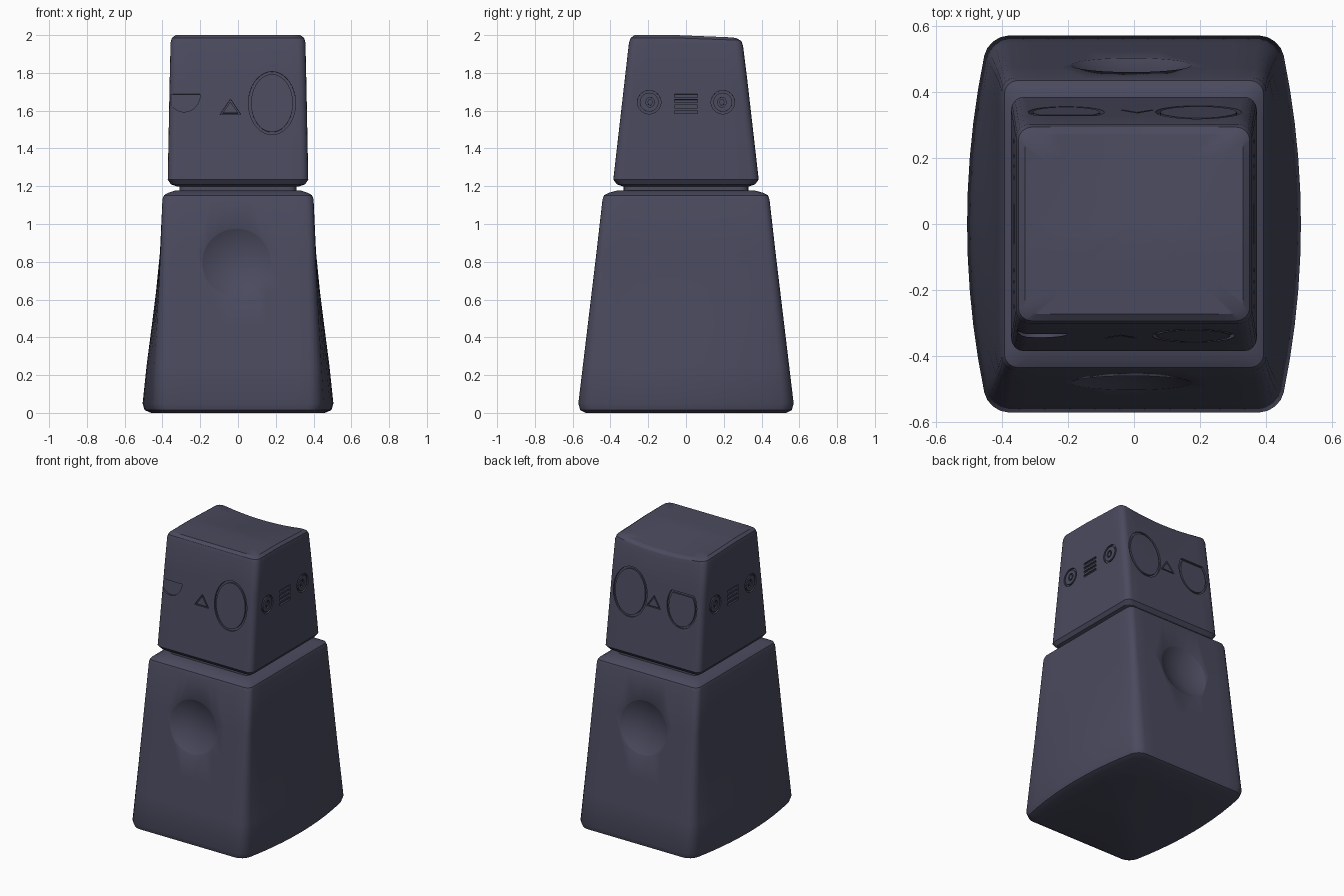
import bpy, bmesh, math
from mathutils import Vector, Matrix

if "Cube" in bpy.data.objects:
    bpy.data.objects.remove(bpy.data.objects["Cube"])

mat = bpy.data.materials.new("dark slate")
mat.diffuse_color = (0.068, 0.068, 0.112, 1)
mat.use_nodes = True
mat.node_tree.nodes["Principled BSDF"].inputs["Base Color"].default_value = mat.diffuse_color


def to_object(name, bm):
    bmesh.ops.recalc_face_normals(bm, faces=bm.faces)
    me = bpy.data.meshes.new(name)
    bm.to_mesh(me)
    bm.free()
    ob = bpy.data.objects.new(name, me)
    bpy.context.collection.objects.link(ob)
    return ob


def ring(z, hx, hy, bulge, r, n=10):
    """Rounded rectangle whose left and right sides bow outwards."""
    pts = []
    corners = [(1, 1), (-1, 1), (-1, -1), (1, -1)]
    for i, (sx, sy) in enumerate(corners):
        cx, cy = sx * (hx - r), sy * (hy - r)
        arc = [(cx + r * math.cos((i + k / 4) * math.pi / 2),
                cy + r * math.sin((i + k / 4) * math.pi / 2)) for k in range(5)]
        nx, ny = corners[(i + 1) % 4]
        a = (i + 1) * math.pi / 2
        end = (nx * (hx - r) + r * math.cos(a), ny * (hy - r) + r * math.sin(a))
        pts += arc
        pts += [(arc[4][0] + (end[0] - arc[4][0]) * k / n,
                 arc[4][1] + (end[1] - arc[4][1]) * k / n) for k in range(1, n)]
    return [Vector((x + bulge * (1 - (y / hy) ** 2) * x / hx, y, z)) for x, y in pts]


def loft(name, levels, cap=(0.75, 0.5, 0.25, 0.05), deform=None):
    bm = bmesh.new()
    rings = [ring(*lv) for lv in levels]
    top = rings[-1]
    rings += [[Vector((p.x * s, p.y * s, p.z)) for p in top] for s in cap]
    loops = [[bm.verts.new(p) for p in rg] for rg in rings]
    for a, b in zip(loops, loops[1:]):
        for i in range(len(a)):
            j = (i + 1) % len(a)
            bm.faces.new((a[i], a[j], b[j], b[i]))
    bm.faces.new(loops[0][::-1])
    bm.faces.new(loops[-1])
    if deform:
        for v in bm.verts:
            deform(v.co)
    ob = to_object(name, bm)
    ob.data.materials.append(mat)
    return ob


def frame(n, dist, z, slope):
    """Matrix with local x right, y up the sloped face, z out of it."""
    n = Vector(n)
    v = (Vector((0, 0, 1)) - n * slope).normalized()
    out = (n + Vector((0, 0, slope))).normalized()
    u = v.cross(out)
    m = Matrix((u, v, out)).transposed().to_4x4()
    return Matrix.Translation(n * dist + Vector((0, 0, z))) @ m


def carve(bm, m, pts, width=None, depth=0.012):
    """Add a prism (or a band of the given width) that sinks into a face."""
    c = sum((Vector(p) for p in pts), Vector((0, 0))) / len(pts)
    outer = [Vector(p) for p in pts]
    ext = [max(abs(p[k] - c[k]) for p in outer) for k in (0, 1)]
    def layer(ps, h):
        return [bm.verts.new(m @ Vector((p[0], p[1], h))) for p in ps]
    o0, o1 = layer(outer, -depth), layer(outer, 0.03)
    quads = [(o0, o1)]
    if width:
        inner = [Vector([c[k] + (p[k] - c[k]) * (1 - width / ext[k]) for k in (0, 1)])
                 for p in outer]
        i0, i1 = layer(inner, -depth), layer(inner, 0.03)
        quads += [(o1, i1), (i1, i0), (i0, o0)]
    else:
        bm.faces.new(o0[::-1])
        bm.faces.new(o1)
    for a, b in quads:
        for i in range(len(a)):
            j = (i + 1) % len(a)
            bm.faces.new((a[i], a[j], b[j], b[i]))


def oval(cx, cy, rx, ry, a0=0, a1=360, n=40):
    full = a1 - a0 == 360
    angs = [math.radians(a0 + (a1 - a0) * k / (n if full else n - 1)) for k in range(n)]
    return [(cx + rx * math.cos(a), cy + ry * math.sin(a)) for a in angs]


def cut(ob, bm):
    cutter = to_object("cutter", bm)
    cutter.hide_render = True
    mod = ob.modifiers.new("cut", 'BOOLEAN')
    mod.operation = 'DIFFERENCE'
    mod.solver = 'EXACT'
    mod.object = cutter
    bpy.context.view_layer.objects.active = ob
    bpy.ops.object.modifier_apply(modifier=mod.name)
    bpy.data.objects.remove(cutter)


# body: tapered block with bowed flanks
body = loft("body", [
    (0.0, .40, .53, .06, .05), (.015, .43, .56, .065, .06), (.05, .44, .57, .065, .06),
    (.25, .432, .546, .052, .055), (.45, .424, .522, .034, .05), (.65, .417, .498, .016, .045),
    (.85, .410, .474, .003, .04), (1.13, .40, .442, 0, .04), (1.152, .392, .434, 0, .04),
    (1.165, .37, .41, 0, .04), (1.178, .33, .36, 0, .04)])

# round dishes on the front and back of the body
bm = bmesh.new()
depth, rad = 0.045, 0.18
R = (rad ** 2 + depth ** 2) / (2 * depth)
for s in (-1, 1):
    m = frame((0, s, 0), 0.48, 0.795, 0.119)
    m = Matrix.Translation((-0.008, 0, 0)) @ m @ Matrix.Translation((0, 0, R - depth))
    bmesh.ops.create_uvsphere(bm, u_segments=64, v_segments=64, radius=R, matrix=m)
    # keep the two spheres apart from the rest of the body
cut(body, bm)

# neck
neck = loft("neck", [(1.165, .31, .33, 0, .04), (1.215, .31, .33, 0, .04)], cap=())


# head: tapered block, top edge sagging at the back
def sag(p):
    w = min(1, max(0, (p.z - 1.75) / 0.2)) * min(1, max(0, (p.y + 0.05) / 0.33))
    p.z -= w * (0.012 + 0.03 * max(0, 1 - (p.x / 0.34) ** 2))


head = loft("head", [
    (1.198, .32, .33, 0, .04), (1.21, .355, .366, 0, .04), (1.235, .372, .385, 0, .04),
    (1.75, .362, .326, 0, .04), (1.96, .357, .302, 0, .04), (1.985, .35, .293, 0, .04),
    (2.0, .33, .272, 0, .04)], deform=sag)

# engraved faces and side panels
bm = bmesh.new()
front = frame((0, -1, 0), 0.339, 1.64, 0.113)
back = frame((0, 1, 0), 0.339, 1.64, 0.113)
nose = [(-0.055, -0.06), (0.055, -0.06), (0, 0.022)]
carve(bm, front, oval(0.18, 0, 0.125, 0.168), 0.014)
carve(bm, front, oval(-0.285, 0.048, 0.085, 0.095, 180, 360, 24), None, 0.015)
carve(bm, front, [(x - 0.04, z) for x, z in nose], 0.014)
carve(bm, back, oval(-0.195, 0, 0.13, 0.168), 0.014)
carve(bm, back, oval(0.205, 0, 0.115, 0.145, -220, 40), 0.014)
carve(bm, back, [(x - 0.01, z) for x, z in nose], 0.014)
for s in (-1, 1):
    side = frame((s, 0, 0), 0.364, 1.64, 0.02)
    for k in range(4):
        z = -0.048 + k * 0.029
        carve(bm, side, [(-.06, z - .008), (.06, z - .008), (.06, z + .008), (-.06, z + .008)])
    for e in (-1, 1):
        carve(bm, side, oval(e * 0.195, 0.005, 0.062, 0.062), 0.012)
        carve(bm, side, oval(e * 0.19, 0.005, 0.022, 0.026, n=20), 0.009)
cut(head, bm)

# smooth shading with crisp engraved edges
for ob in (body, neck, head):
    bpy.ops.object.select_all(action='DESELECT')
    ob.select_set(True)
    bpy.context.view_layer.objects.active = ob
    bpy.ops.object.shade_smooth_by_angle(angle=math.radians(30))
